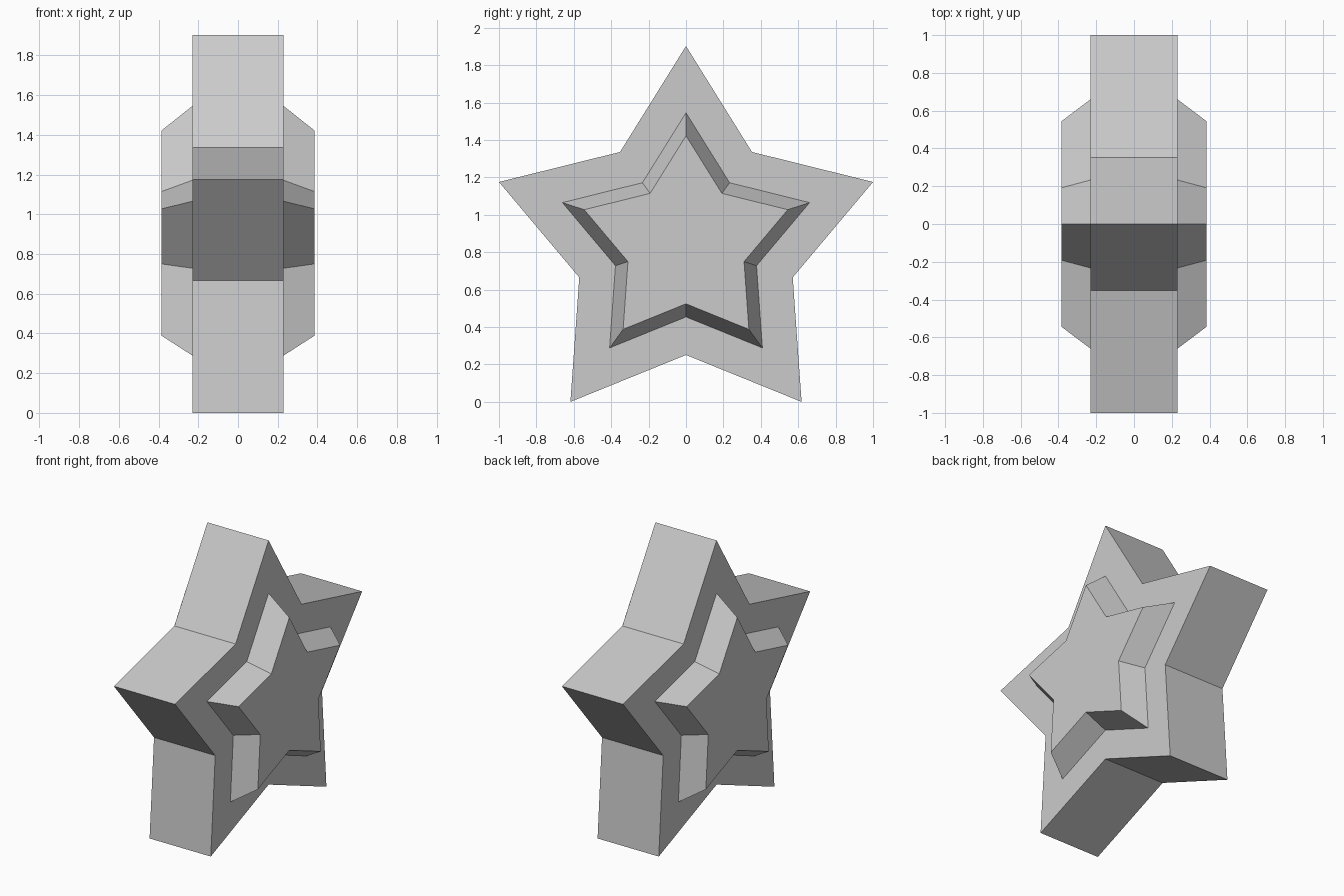
import bpy, bmesh
from math import sin, cos, pi

if "Cube" in bpy.data.objects:
    bpy.data.objects.remove(bpy.data.objects["Cube"])

R_TIP, R_VALLEY, CENTRE_Z = 1.0515, 0.6, 0.8507

# Stations across the thickness: (x, star scale)
half = [(0.384, 0.544), (0.229, 0.661), (0.229, 1.0)]
stations = [(-x, s) for x, s in half] + half[::-1]

bm = bmesh.new()


def star_ring(x, scale):
    ring = []
    for i in range(10):
        r = scale * (R_VALLEY if i % 2 else R_TIP)
        a = pi / 2 + i * pi / 5
        ring.append(bm.verts.new((x, r * cos(a), CENTRE_Z + r * sin(a))))
    return ring


# Star body with a bevelled raised star on both faces
rings = [star_ring(x, s) for x, s in stations]
for a, b in zip(rings, rings[1:]):
    for i in range(10):
        j = (i + 1) % 10
        bm.faces.new((a[i], a[j], b[j], b[i]))

# Flat star caps
bm.faces.new(rings[0])
bm.faces.new(rings[-1])
bmesh.ops.recalc_face_normals(bm, faces=bm.faces)

mesh = bpy.data.meshes.new("star")
bm.to_mesh(mesh)
bm.free()
bpy.context.collection.objects.link(bpy.data.objects.new("star", mesh))
